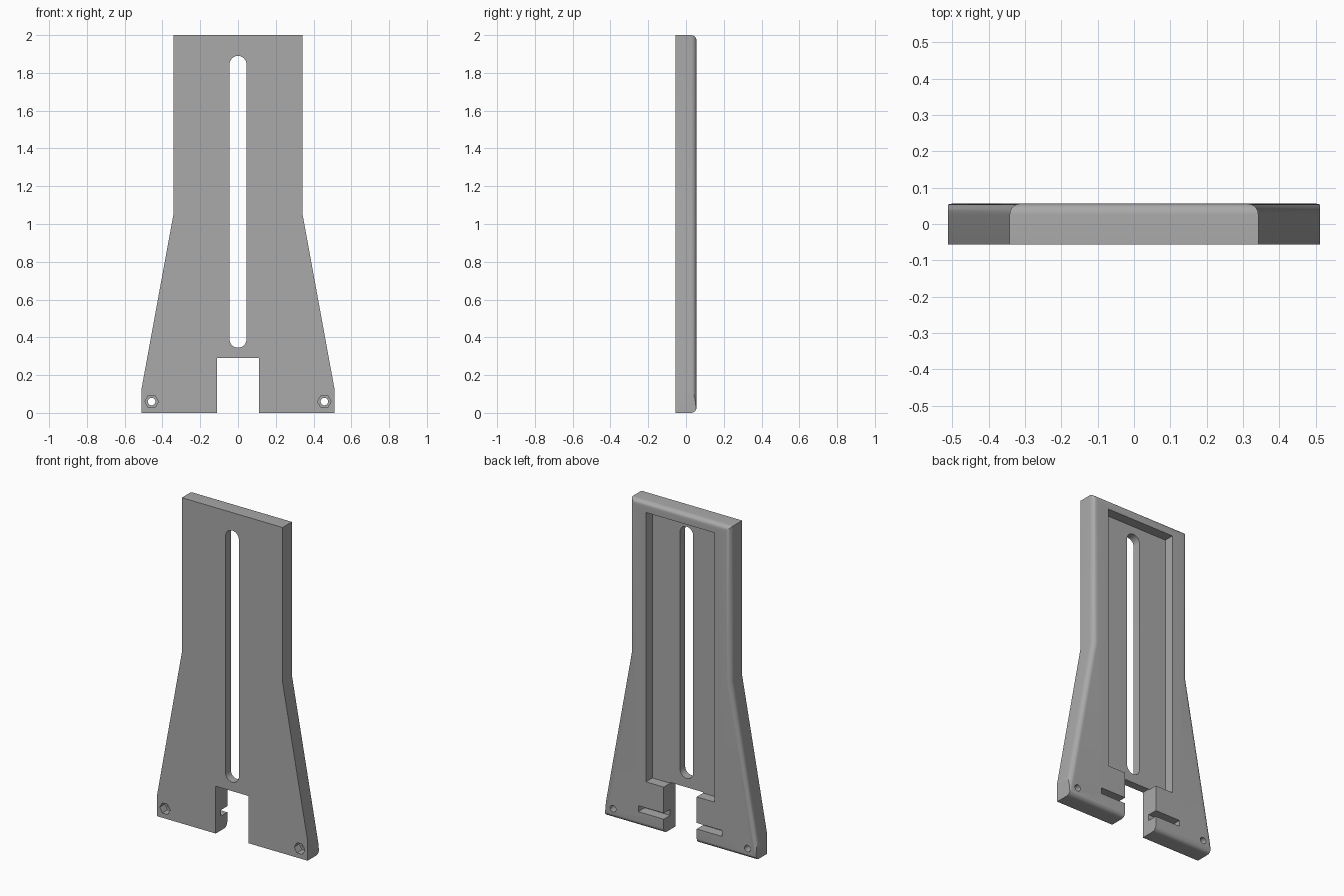
import bpy, bmesh, math
from mathutils import Vector

cube = bpy.data.objects.get("Cube")
if cube:
    bpy.data.objects.remove(cube, do_unlink=True)

FRONT, BACK = -0.056, 0.056
HALF_BASE = 0.512

grey = bpy.data.materials.new("plain grey")
grey.use_nodes = True
colour = (0.4, 0.4, 0.4, 1)
grey.diffuse_color = colour
grey.node_tree.nodes["Principled BSDF"].inputs["Base Color"].default_value = colour


def prism(name, outline, y0, y1, round_back=0, clip=None):
    """Extrude an (x, z) outline from y0 to y1, optionally rounding its back rim."""
    bm = bmesh.new()
    face = bm.faces.new([bm.verts.new((x, y0, z)) for x, z in outline])
    extruded = bmesh.ops.extrude_face_region(bm, geom=[face], use_keep_orig=True)
    moved = [v for v in extruded["geom"] if isinstance(v, bmesh.types.BMVert)]
    bmesh.ops.translate(bm, verts=moved, vec=(0, y1 - y0, 0))
    if round_back:
        rim = [e for e in bm.edges if all(abs(v.co.y - y1) < 1e-5 for v in e.verts)]
        bmesh.ops.bevel(bm, geom=rim, offset=round_back, segments=8,
                        profile=0.5, affect='EDGES')
    if clip:
        # trim the flared foot to vertical sides
        for side in (-1, 1):
            cut = bmesh.ops.bisect_plane(
                bm, geom=bm.verts[:] + bm.edges[:] + bm.faces[:],
                plane_co=(side * clip, 0, 0), plane_no=(side, 0, 0), clear_outer=True)
            loop = [e for e in cut["geom_cut"] if isinstance(e, bmesh.types.BMEdge)]
            bmesh.ops.contextual_create(bm, geom=loop)
    bmesh.ops.recalc_face_normals(bm, faces=bm.faces[:])
    mesh = bpy.data.meshes.new(name)
    bm.to_mesh(mesh)
    bm.free()
    mesh.materials.append(grey)
    obj = bpy.data.objects.new(name, mesh)
    bpy.context.scene.collection.objects.link(obj)
    return obj


def box(x0, x1, z0, z1):
    return [(x0, z0), (x1, z0), (x1, z1), (x0, z1)]


def polygon(cx, cz, radius, sides):
    return [(cx + radius * math.cos(math.tau * i / sides),
             cz + radius * math.sin(math.tau * i / sides)) for i in range(sides)]


def stadium(half, z0, z1, steps=16):
    arc = [math.pi * i / steps for i in range(steps + 1)]
    top = [(half * math.cos(a), z1 - half + half * math.sin(a)) for a in arc]
    bottom = [(-half * math.cos(a), z0 + half - half * math.sin(a)) for a in arc]
    return top + bottom


# Plate: straight upper part with a flared foot
right = [(0.534, 0), (0.342, 1.05), (0.342, 2)]
outline = right + [(-x, z) for x, z in reversed(right)]
plate = prism("slotted_plate", outline, FRONT, BACK, round_back=0.03, clip=HALF_BASE)

# Cutters: notch, long slot, rear pocket, side grooves, nut recesses and bolt holes
cutters = [
    prism("notch_cutter", box(-0.112, 0.112, -0.1, 0.29), -0.2, 0.2),
    prism("slot_cutter", stadium(0.045, 0.345, 1.89), -0.2, 0.2),
    prism("pocket_cutter", box(-0.233, 0.233, 0.285, 1.938), -0.006, 0.2),
]
for s in (-1, 1):
    cutters += [
        prism("groove_cutter", box(s * 0.05, s * 0.285, 0.088, 0.125), -0.006, 0.2),
        prism("nut_cutter", polygon(s * 0.457, 0.06, 0.036, 6), -0.2, -0.006),
        prism("bolt_cutter", polygon(s * 0.457, 0.06, 0.02, 24), -0.2, 0.2),
    ]

bpy.context.view_layer.objects.active = plate
plate.select_set(True)
for cutter in cutters:
    cutter.hide_render = True
    mod = plate.modifiers.new("cut", 'BOOLEAN')
    mod.operation = 'DIFFERENCE'
    mod.solver = 'EXACT'
    mod.object = cutter
    bpy.ops.object.modifier_apply(modifier=mod.name)
    bpy.data.objects.remove(cutter, do_unlink=True)

bpy.ops.object.shade_smooth_by_angle(angle=math.radians(25))
